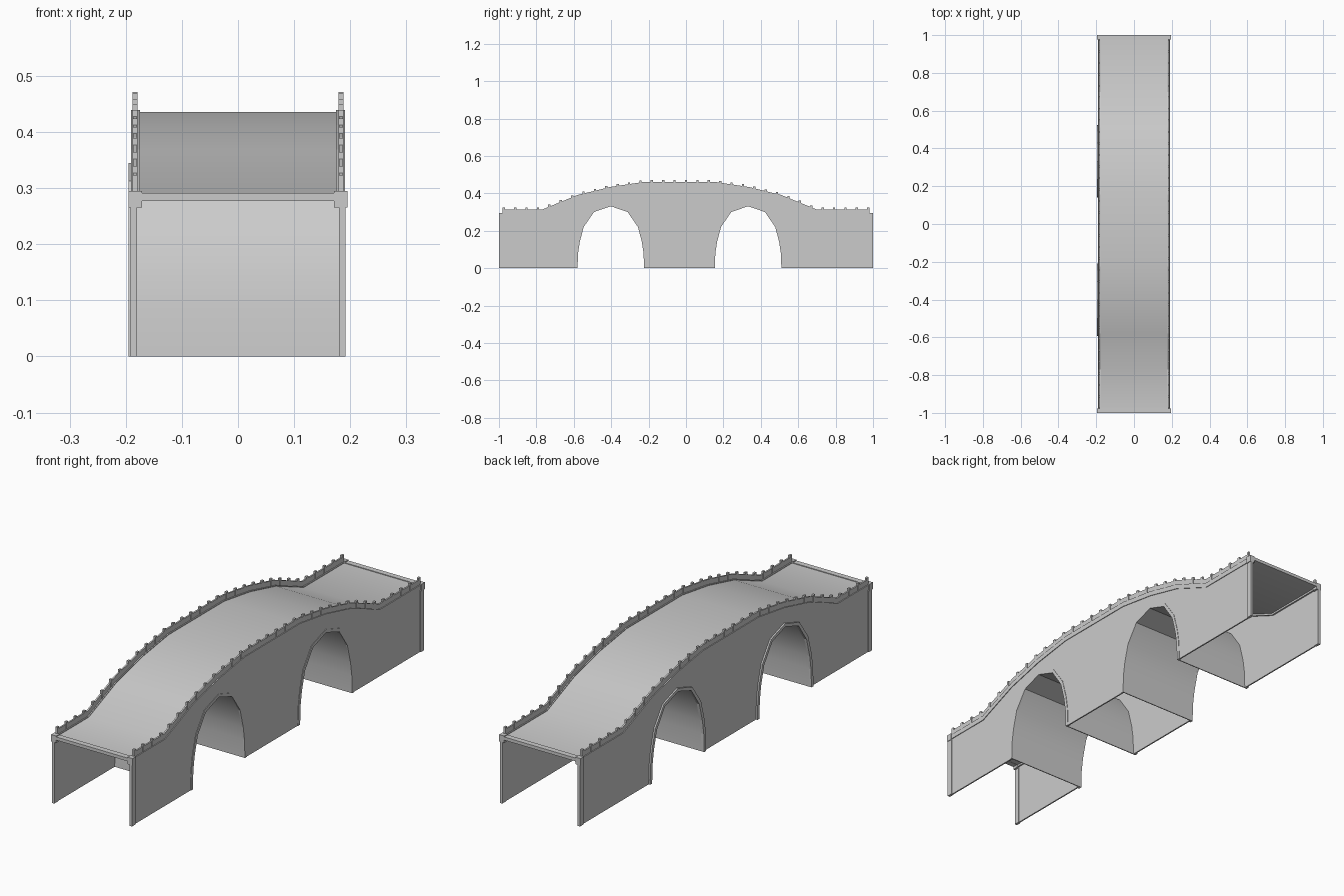
import bpy, bmesh, math

cube = bpy.data.objects.get("Cube")
if cube:
    bpy.data.objects.remove(cube, do_unlink=True)

stone = bpy.data.materials.new("grey stone")
stone.use_nodes = True
GREY = (0.6, 0.6, 0.6, 1)
stone.diffuse_color = GREY
stone.node_tree.nodes["Principled BSDF"].inputs["Base Color"].default_value = GREY

MID = -0.035                      # centre of the arched span along y
ARCH_OFFSET = 0.367
# half profile of the roadway: distance from span centre, height
CROWN = [(0.19, 0.436), (0.37, 0.409), (0.545, 0.366), (0.735, 0.288)]
# half profile of one arch: distance from its centre, height
ARCH = [(0.178, 0), (0.175, 0.08), (0.166, 0.14), (0.145, 0.22), (0.09, 0.3)]


def road(lift=0, end=1.0):
    left = [(MID - d, z + lift) for d, z in reversed(CROWN)]
    right = [(MID + d, z + lift) for d, z in CROWN]
    edge = CROWN[-1][1] + lift
    return [(-end, edge)] + left + right + [(end, edge)]


def arch(centre, grow=0):
    """Arch outline from -y foot to +y foot, widened by grow."""
    k = 1 + grow / 0.178
    left = [(centre - d * k, z * (1 + grow / 0.331)) for d, z in ARCH]
    right = [(centre + d * k, z * (1 + grow / 0.331)) for d, z in reversed(ARCH)]
    return left + [(centre, 0.331 + grow)] + right


def make(name, bm, smooth=False):
    bmesh.ops.recalc_face_normals(bm, faces=bm.faces)
    mesh = bpy.data.meshes.new(name)
    bm.to_mesh(mesh)
    bm.free()
    mesh.materials.append(stone)
    obj = bpy.data.objects.new(name, mesh)
    bpy.context.collection.objects.link(obj)
    if smooth:
        bpy.ops.object.select_all(action='DESELECT')
        obj.select_set(True)
        bpy.context.view_layer.objects.active = obj
        bpy.ops.object.shade_smooth_by_angle(angle=math.radians(30))
    return obj


def prism(name, outline, x0, x1):
    """Extrude one closed side outline across x."""
    bm = bmesh.new()
    face = bm.faces.new([bm.verts.new((x0, y, z)) for y, z in outline])
    ext = bmesh.ops.extrude_face_region(bm, geom=[face])["geom"]
    moved = [v for v in ext if isinstance(v, bmesh.types.BMVert)]
    bmesh.ops.translate(bm, verts=moved, vec=(x1 - x0, 0, 0))
    return make(name, bm)


def band(name, lower, upper, x0, x1, smooth=False):
    """Closed strip between two matching outlines, extruded across x."""
    bm = bmesh.new()
    rows = [[bm.verts.new((x, y, z)) for y, z in line]
            for x, line in ((x0, lower), (x0, upper), (x1, upper), (x1, lower))]
    for a, b in zip(rows, rows[1:] + rows[:1]):
        for i in range(len(lower) - 1):
            bm.faces.new((a[i], a[i + 1], b[i + 1], b[i]))
    for i in (0, -1):
        bm.faces.new([r[i] for r in rows])
    return make(name, bm, smooth)


def box(bm, x0, x1, y0, y1, z0, z1):
    verts = bmesh.ops.create_cube(bm, size=1)["verts"]
    bmesh.ops.scale(bm, verts=verts, vec=(x1 - x0, y1 - y0, z1 - z0))
    bmesh.ops.translate(bm, verts=verts,
                        vec=((x0 + x1) / 2, (y0 + y1) / 2, (z0 + z1) / 2))


def road_height(y):
    pts = road()
    for (ya, za), (yb, zb) in zip(pts, pts[1:]):
        if ya <= y <= yb:
            return za + (zb - za) * (y - ya) / (yb - ya)
    return pts[0][1]


# roadway
band("roadway", road(-0.01), road(), -0.183, 0.183, smooth=True)

# arch vaults, open below between them
centres = {"front": MID - ARCH_OFFSET, "back": MID + ARCH_OFFSET}
for end, c in centres.items():
    band(end + "_arch_vault", arch(c), arch(c, 0.004), -0.185, 0.185, smooth=True)

# side walls, arch rims, kerbs, railings and posts
for side, s in (("left", 1), ("right", -1)):
    outline = [(-1, 0)] + arch(centres["front"]) + arch(centres["back"])
    outline += [(1, 0)] + road(-0.004)[::-1]
    prism(side + "_wall", outline, s * 0.182, s * 0.188)
    for end, c in centres.items():
        band(f"{side}_{end}_arch_rim", arch(c), arch(c, 0.014),
             s * 0.186, 0.190 if s > 0 else -0.195)
    band(side + "_kerb", road(-0.018), road(0.003), s * 0.175, s * 0.191)
    band(side + "_railing", road(0, 0.98), road(0.025, 0.98), s * 0.180, s * 0.187)

    bm = bmesh.new()
    count = 33
    for i in range(count):
        y = -0.974 + 1.948 * i / (count - 1)
        z = road_height(y)
        box(bm, s * 0.179, s * 0.188, y - 0.006, y + 0.006, z, z + 0.035)
    make(side + "_railing_posts", bm)

# corner pilasters with caps, and the beam closing each end of the road
for end, e in (("front", -1), ("back", 1)):
    y0, y1 = sorted((e * 0.976, e))
    for side, s in (("left", 1), ("right", -1)):
        x = sorted((s * 0.180, s * 0.192))
        bm = bmesh.new()
        box(bm, *x, y0, y1, 0, 0.27)
        make(f"{end}_{side}_pilaster", bm)
        x = sorted((s * 0.171, s * 0.195))
        bm = bmesh.new()
        box(bm, *x, y0, y1, 0.265, 0.295)
        make(f"{end}_{side}_pilaster_cap", bm)
    bm = bmesh.new()
    box(bm, -0.18, 0.18, y0, y1, 0.277, 0.291)
    make(end + "_end_beam", bm)
